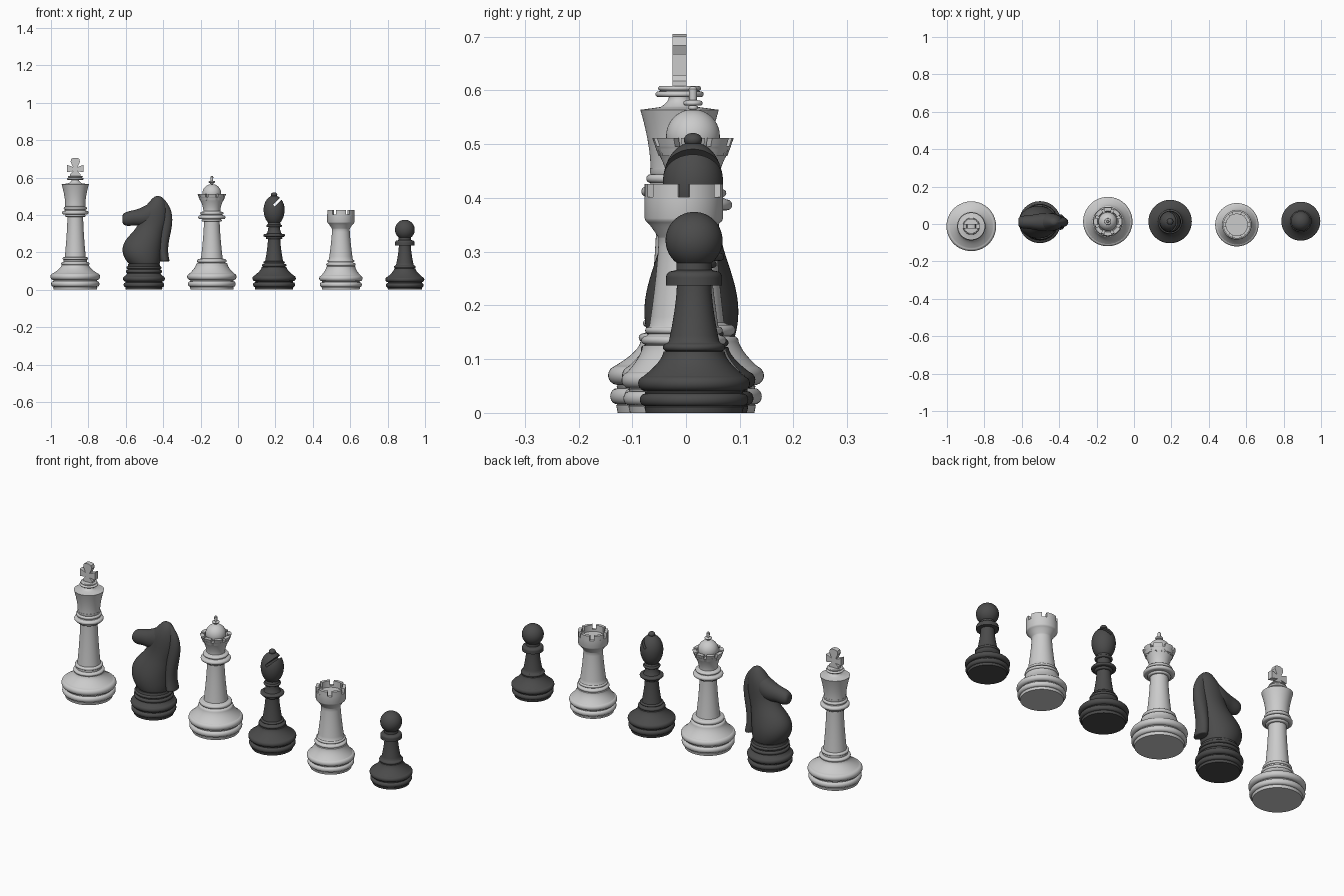
import bpy, bmesh, math
from mathutils import Vector

if "Cube" in bpy.data.objects:
    bpy.data.objects.remove(bpy.data.objects["Cube"])

LIGHT = (0.62, 0.62, 0.62, 1)
DARK = (0.07, 0.07, 0.07, 1)
mats = {}
for label, col in (("light_finish", LIGHT), ("dark_finish", DARK)):
    mats[label] = bpy.data.materials.new(label)
    mats[label].diffuse_color = col


def loft(name, rings, at, mat, subsurf=0):
    """Skin a list of closed rings, cap both ends."""
    bm = bmesh.new()
    vs = [[bm.verts.new(p) for p in ring] for ring in rings]
    n = len(rings[0])
    for a, b in zip(vs, vs[1:]):
        for i in range(n):
            j = (i + 1) % n
            bm.faces.new((a[i], a[j], b[j], b[i]))
    bm.faces.new(vs[0])
    bm.faces.new(vs[-1])
    bmesh.ops.recalc_face_normals(bm, faces=bm.faces)
    me = bpy.data.meshes.new(name)
    bm.to_mesh(me)
    bm.free()
    ob = bpy.data.objects.new(name, me)
    ob.location = (at[0], at[1], 0)
    me.materials.append(mats[mat])
    bpy.context.collection.objects.link(ob)
    if subsurf:
        mod = ob.modifiers.new("smooth", "SUBSURF")
        mod.levels = mod.render_levels = subsurf
    smooth(ob)
    return ob


def smooth(ob):
    bpy.ops.object.select_all(action='DESELECT')
    ob.select_set(True)
    bpy.context.view_layer.objects.active = ob
    bpy.ops.object.shade_smooth_by_angle(angle=math.radians(35))


def polar(r, a, z):
    return Vector((r * math.cos(a), r * math.sin(a), z))


def lathe(name, profile, at, mat, n=64):
    rings = [[polar(max(r, 1e-4), 2 * math.pi * i / n, z) for i in range(n)] for r, z in profile]
    return loft(name, rings, at, mat)


def teeth(name, profile, count, gap, at, mat, steps=6):
    """Evenly spaced arc-shaped blocks around the axis, -y in the middle of a block."""
    pitch = 2 * math.pi / count
    for k in range(count):
        mid, half = k * pitch - math.pi / 2, pitch * (1 - gap) / 2
        angs = [mid - half + 2 * half * i / steps for i in range(steps + 1)]
        loft(f"{name}_{k + 1}", [[polar(r, a, z) for r, z in profile] for a in angs], at, mat)


def arc(r0, rr, z, rz, a0=-90, a1=90, n=10):
    return [(r0 + rr * math.cos(math.radians(a0 + (a1 - a0) * i / n)),
             z + rz * math.sin(math.radians(a0 + (a1 - a0) * i / n))) for i in range(n + 1)]


def bead(r, z0, z1):
    h = (z1 - z0) / 2
    return arc(r - h, h, (z0 + z1) / 2, h)


def flare(r0, z0, r1, z1, p=2, n=10):
    """Concave sweep from (r0, z0) to (r1, z1)."""
    return [(r1 + (r0 - r1) * (1 - i / n) ** p, z0 + (z1 - z0) * i / n) for i in range(n + 1)]


def base(R, rn, zn):
    s = R / 0.133
    foot = [(0, 0), (.115, 0), (.118, .014)] + arc(.116, .013, .031, .015) + [(.117, .05)]
    foot += arc(.115, .018, .07, .018, -90, 70)
    pts = [(r * s, z * s) for r, z in foot]
    return pts + flare(pts[-1][0], pts[-1][1], rn, zn, 1.6)


# King
P, M = (-.87, -.012), "light_finish"
lathe("king_body", base(.133, .073, .132) + bead(.076, .132, .148) + [(.062, .15), (.062, .16)]
      + bead(.068, .16, .174) + flare(.056, .175, .042, .39, 1.5) + bead(.055, .39, .402)
      + bead(.071, .402, .422) + [(.056, .424)] + bead(.062, .428, .444)
      + [(.055, .446), (.055, .456)] + flare(.073, .564, .054, .456, 1.7)[::-1]
      + [(.036, .569)] + flare(.034, .57, .02, .588) + bead(.045, .588, .598)
      + [(.036, .599)] + bead(.04, .6, .608) + [(0, .608)], P, M)
half = [(.027, .606), (.027, .618), (.011, .634), (.044, .628), (.044, .668),
        (.012, .656), (.025, .684), (.021, .7), (.01, .705)]
outline = half + [(-x, z) for x, z in half[::-1]]
loft("king_cross", [[Vector((x, y, z)) for x, z in outline] for y in (-.013, .013)], P, M)

# Queen
P = (-.14, .013)
lathe("queen_body", base(.132, .084, .138) + [(.08, .142)] + bead(.079, .144, .164) + [(.062, .166)]
      + flare(.058, .168, .042, .365, 1.5) + bead(.054, .365, .377) + bead(.073, .377, .397)
      + [(.056, .4)] + bead(.062, .402, .416) + [(.048, .418)]
      + flare(.066, .487, .045, .42, 1.7)[::-1] + [(.055, .492)]
      + arc(0, .05, .515, .05, -25, 78, 16) + bead(.009, .564, .572)
      + bead(.018, .572, .581) + [(.007, .582), (.008, .603), (.005, .607), (0, .607)], P, M)
teeth("queen_crown_point", [(.048, .478), (.064, .478), (.076, .512), (.056, .512)], 8, .25, P, M)
lathe("queen_crown_rim", [(.05, .474), (.06, .474), (.071, .496), (.05, .496)], P, M)

# Rook
P = (.55, -.004)
lathe("rook_body", base(.116, .077, .125) + bead(.079, .127, .143) + [(.067, .145)]
      + bead(.072, .147, .16) + flare(.064, .162, .047, .325, 1.4) + flare(.048, .327, .071, .357, .8)
      + [(.073, .362), (.073, .402), (.058, .402), (.058, .392), (0, .392)], P, M)
teeth("rook_battlement", [(.057, .4), (.073, .4), (.073, .426), (.057, .426)], 6, .28, P, M)

# Bishop
P, M = (.193, .013), "dark_finish"
bishop = lathe("bishop_body", base(.116, .066, .122) + bead(.066, .123, .138) + [(.054, .14)]
               + bead(.057, .142, .152) + flare(.048, .153, .033, .27, 1.5) + bead(.044, .27, .283)
               + bead(.058, .283, .298) + [(.04, .3)] + flare(.04, .3, .031, .335) + bead(.042, .335, .348)
               + arc(0, .056, .428, .085, -55, 0, 12) + arc(0, .056, .428, .076, 5, 76, 14)
               + arc(0, .017, .508, .013, -60, 90, 12), P, M)
# Slanted slot in the bishop's head
bpy.ops.mesh.primitive_cube_add(size=1, location=(P[0] + .035, P[1], .485), rotation=(0, -math.pi / 4, 0))
cutter = bpy.context.object
cutter.name = "slot_cutter"
cutter.scale = (.1, .2, .013)
cutter.hide_render = True
mod = bishop.modifiers.new("slot", "BOOLEAN")
mod.operation, mod.object, mod.solver = "DIFFERENCE", cutter, "EXACT"
bpy.context.view_layer.objects.active = bishop
bpy.ops.object.modifier_apply(modifier="slot")
bpy.data.objects.remove(cutter)
smooth(bishop)

# Pawn
P = (.892, .015)
lathe("pawn_body", base(.104, .057, .114) + bead(.058, .115, .129) + [(.049, .131)]
      + flare(.047, .133, .032, .237, 1.5) + [(.052, .237), (.052, .252)] + arc(.04, .012, .252, .012, 0, 90)
      + [(.033, .266)] + arc(0, .053, .321, .053, -52, 90, 20), P, M)

# Knight: turned base, then lofted neck, muzzle and mane
P = (-.503, .01)
lathe("knight_base", base(.112, .09, .088) + bead(.097, .089, .107) + [(.088, .109)]
      + bead(.094, .111, .126) + [(.086, .128), (.084, .138), (0, .138)], P, M)


def ellipse(c, u, v, n=16):
    return [c + u * math.cos(2 * math.pi * i / n) + v * math.sin(2 * math.pi * i / n) for i in range(n)]


def upright(z, x0, x1, ry):
    return ellipse(Vector(((x0 + x1) / 2, 0, z)), Vector(((x1 - x0) / 2, 0, 0)), Vector((0, ry, 0)))


def lengthwise(x, z0, z1, ry):
    return ellipse(Vector((x, 0, (z0 + z1) / 2)), Vector((0, ry, 0)), Vector((0, 0, (z1 - z0) / 2)))


neck = [(.13, -.075, .083, .078), (.14, -.085, .088, .083), (.17, -.108, .093, .09),
        (.21, -.12, .095, .09), (.25, -.112, .1, .08), (.285, -.085, .104, .068), (.315, -.055, .11, .058),
        (.35, -.03, .12, .052), (.39, -.022, .127, .05), (.425, -.012, .127, .047),
        (.455, .015, .12, .04), (.482, .038, .11, .028), (.502, .06, .088, .012)]
loft("knight_neck", [upright(*r) for r in neck], P, M, 2)
muzzle = [(-.116, .362, .392, .018), (-.11, .346, .41, .03), (-.085, .338, .42, .036),
          (-.05, .345, .427, .037), (-.015, .338, .438, .045), (.025, .335, .462, .05), (.07, .35, .48, .04)]
loft("knight_muzzle", [lengthwise(*r) for r in muzzle], P, M, 2)
mane = [(.15, .088, .136, .042), (.155, .084, .138, .043), (.2, .075, .128, .036), (.25, .075, .132, .034),
        (.3, .075, .143, .032), (.35, .075, .153, .03), (.4, .075, .153, .027),
        (.44, .07, .141, .023), (.475, .065, .118, .016), (.502, .065, .09, .008)]
loft("knight_mane", [upright(*r) for r in mane], P, M, 2)

for m in bpy.data.materials:
    if m.users and not m.is_grease_pencil:
        m.use_nodes = True
        m.node_tree.nodes["Principled BSDF"].inputs["Base Color"].default_value = m.diffuse_color
